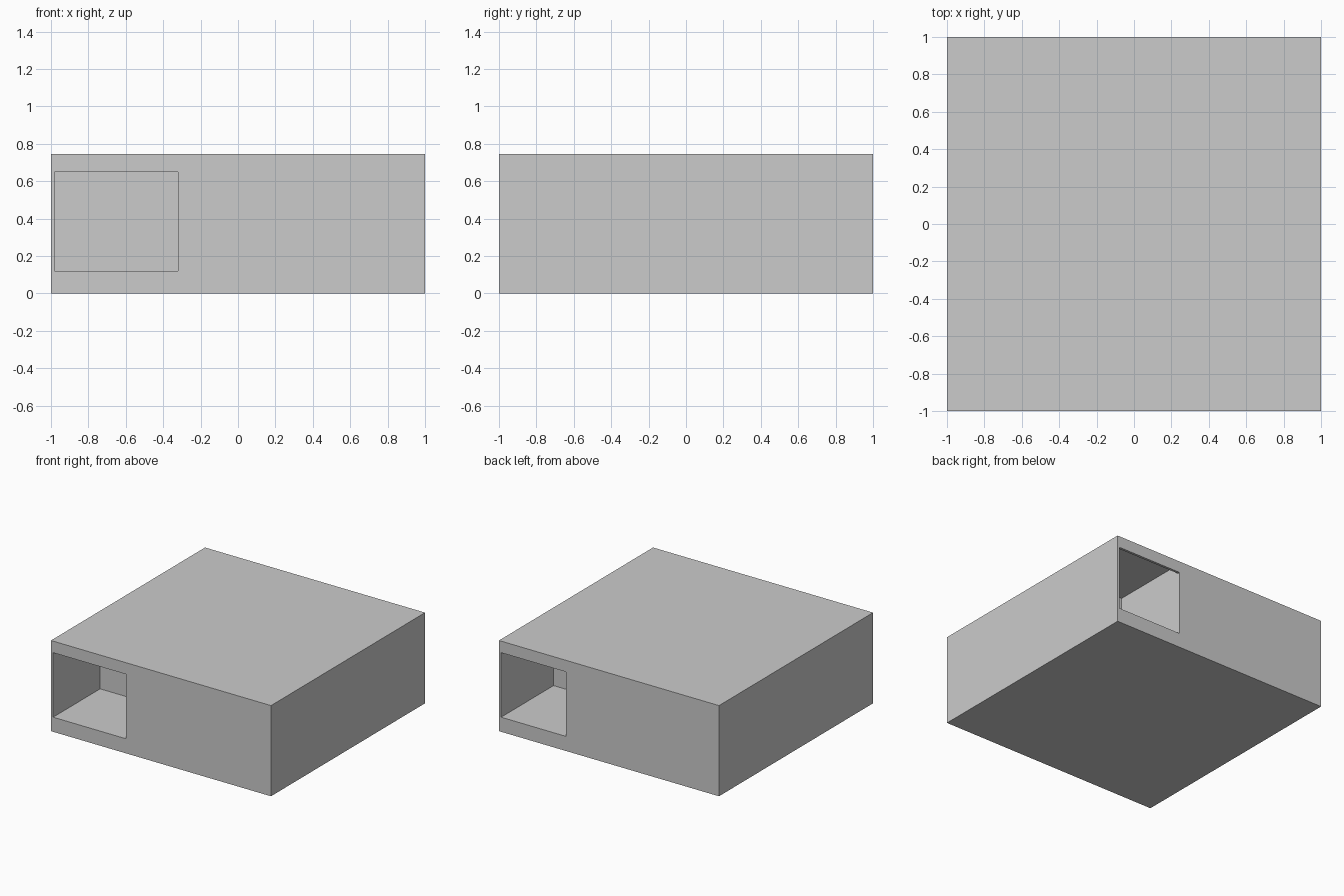
import bpy
import bmesh

if "Cube" in bpy.data.objects:
    bpy.data.objects.remove(bpy.data.objects["Cube"])

HEIGHT = 0.745
WALL = 0.02


def finish(name, bm):
    bmesh.ops.recalc_face_normals(bm, faces=bm.faces)
    mesh = bpy.data.meshes.new(name)
    bm.to_mesh(mesh)
    bm.free()
    ob = bpy.data.objects.new(name, mesh)
    bpy.context.collection.objects.link(ob)
    return ob


def compartment(name, x0, x1, side, inner_y):
    """Room behind a thin wall; the opening is lower than the room's ceiling."""
    floor, lintel, ceiling = 0.12, 0.65, HEIGHT - WALL
    outside, wall_y = side * 1.1, side * (1 - WALL)
    profile = [(outside, floor), (inner_y, floor), (inner_y, ceiling),
               (wall_y, ceiling), (wall_y, lintel), (outside, lintel)]
    bm = bmesh.new()
    face = bm.faces.new([bm.verts.new((x0, y, z)) for y, z in profile])
    ext = bmesh.ops.extrude_face_region(bm, geom=[face])
    moved = [v for v in ext["geom"] if isinstance(v, bmesh.types.BMVert)]
    bmesh.ops.translate(bm, verts=moved, vec=(x1 - x0, 0, 0))
    ob = finish(name, bm)
    ob.hide_render = True
    ob.hide_viewport = True
    return ob


# Main block
bm = bmesh.new()
bmesh.ops.create_cube(bm, size=1)
bmesh.ops.scale(bm, vec=(2, 2, HEIGHT), verts=bm.verts)
bmesh.ops.translate(bm, vec=(0, 0, HEIGHT / 2), verts=bm.verts)
block = finish("building_block", bm)

# Front-left and back-right compartments
cutters = [
    compartment("front_compartment_cutter", -1 + WALL, -0.32, -1, -0.39),
    compartment("back_compartment_cutter", 0.39, 1 - WALL, 1, 0.32),
]
for cutter in cutters:
    mod = block.modifiers.new(cutter.name, 'BOOLEAN')
    mod.operation = 'DIFFERENCE'
    mod.solver = 'EXACT'
    mod.object = cutter
